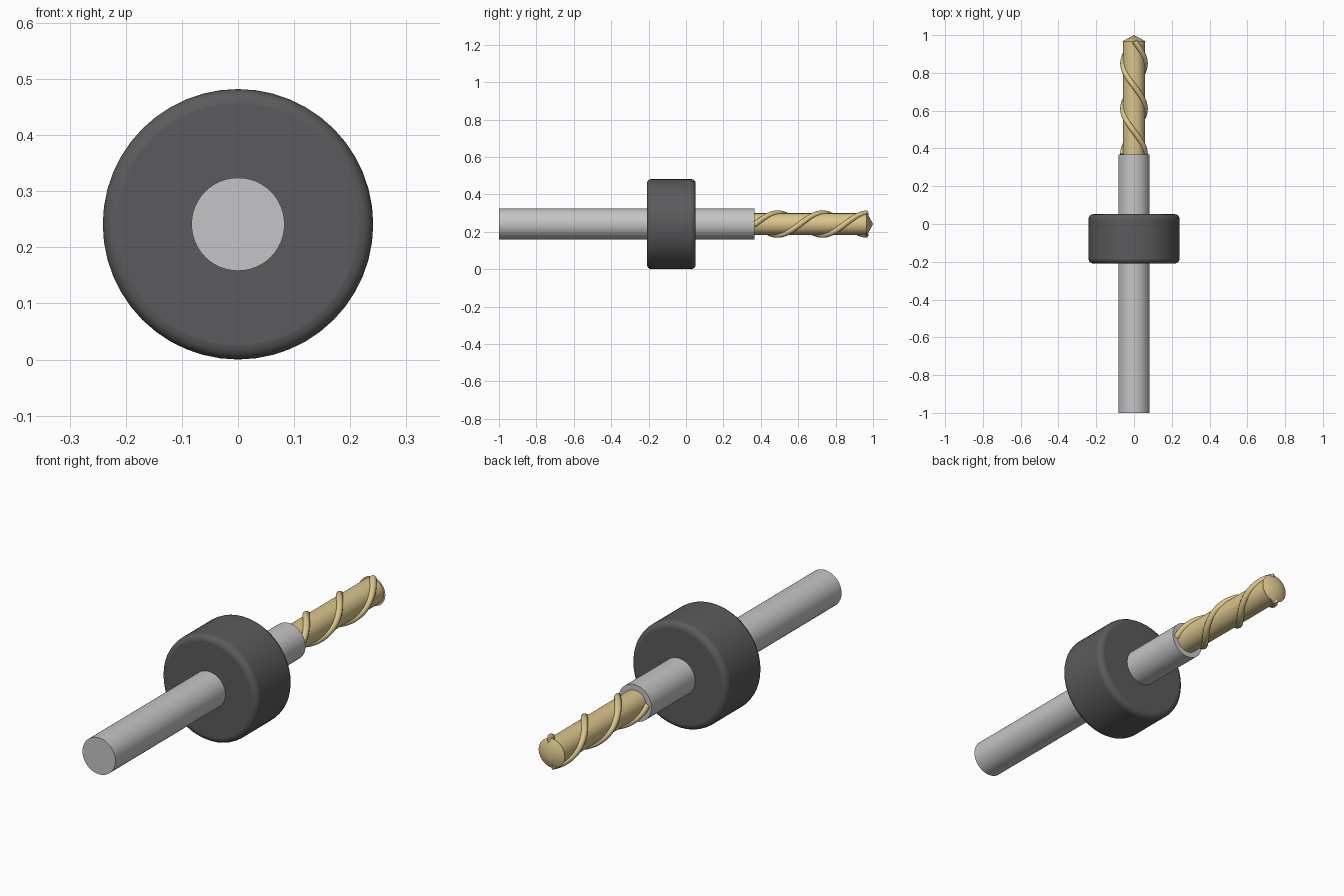
import bpy
import math

cube = bpy.data.objects.get("Cube")
if cube:
    bpy.data.objects.remove(cube, do_unlink=True)

AXIS_Z = 0.241
ALONG_Y = (-math.pi / 2, 0, 0)


def material(name, color):
    m = bpy.data.materials.new(name)
    m.use_nodes = True
    m.diffuse_color = (*color, 1)
    m.node_tree.nodes["Principled BSDF"].inputs["Base Color"].default_value = (*color, 1)
    return m


steel = material("steel grey", (0.56, 0.56, 0.57))
rubber = material("dark grey", (0.105, 0.105, 0.11))
gold = material("pale gold", (0.70, 0.56, 0.26))


def rod(name, y0, y1, r0, r1, mat, sides=48):
    """Round part along y, tapering from r0 to r1."""
    bpy.ops.mesh.primitive_cone_add(vertices=sides, radius1=r0, radius2=r1, depth=y1 - y0,
                                    location=(0, (y0 + y1) / 2, AXIS_Z), rotation=ALONG_Y)
    ob = bpy.context.object
    ob.name = name
    ob.data.materials.append(mat)
    bpy.ops.object.shade_smooth_by_angle(angle=math.radians(35))
    return ob


# Shank and drill body
rod("shank", -1.0, 0.367, 0.083, 0.083, steel)
rod("drill_core", 0.36, 0.967, 0.058, 0.058, gold)
rod("drill_tip", 0.965, 1.0, 0.066, 0.0, gold)

# Stop collar with rounded rims
collar = rod("stop_collar", -0.209, 0.052, AXIS_Z, AXIS_Z, rubber)
bevel = collar.modifiers.new("rounded rims", "BEVEL")
bevel.width = 0.025
bevel.segments = 4
bevel.limit_method = "ANGLE"
bevel.angle_limit = math.radians(40)
bpy.ops.object.shade_smooth()


# Pair of spiral ridges, half a turn apart
def ridge(name, phase, start=0.365, end=0.967, pitch=0.48, radius=0.058, steps=80):
    curve = bpy.data.curves.new(name, "CURVE")
    curve.dimensions = "3D"
    curve.bevel_depth = 0.015
    curve.bevel_resolution = 3
    curve.use_fill_caps = True
    spline = curve.splines.new("POLY")
    spline.points.add(steps)
    for i, p in enumerate(spline.points):
        y = start + (end - start) * i / steps
        a = phase + math.tau * (y - 0.37) / pitch
        p.co = (radius * math.cos(a), y, AXIS_Z + radius * math.sin(a), 1)
    curve.materials.append(gold)
    ob = bpy.data.objects.new(name, curve)
    bpy.context.collection.objects.link(ob)
    bpy.ops.object.select_all(action="DESELECT")
    ob.select_set(True)
    bpy.context.view_layer.objects.active = ob
    bpy.ops.object.convert(target="MESH")
    bpy.ops.object.shade_smooth_by_angle(angle=math.radians(60))


ridge("spiral_ridge_a", 0)
ridge("spiral_ridge_b", math.pi)
